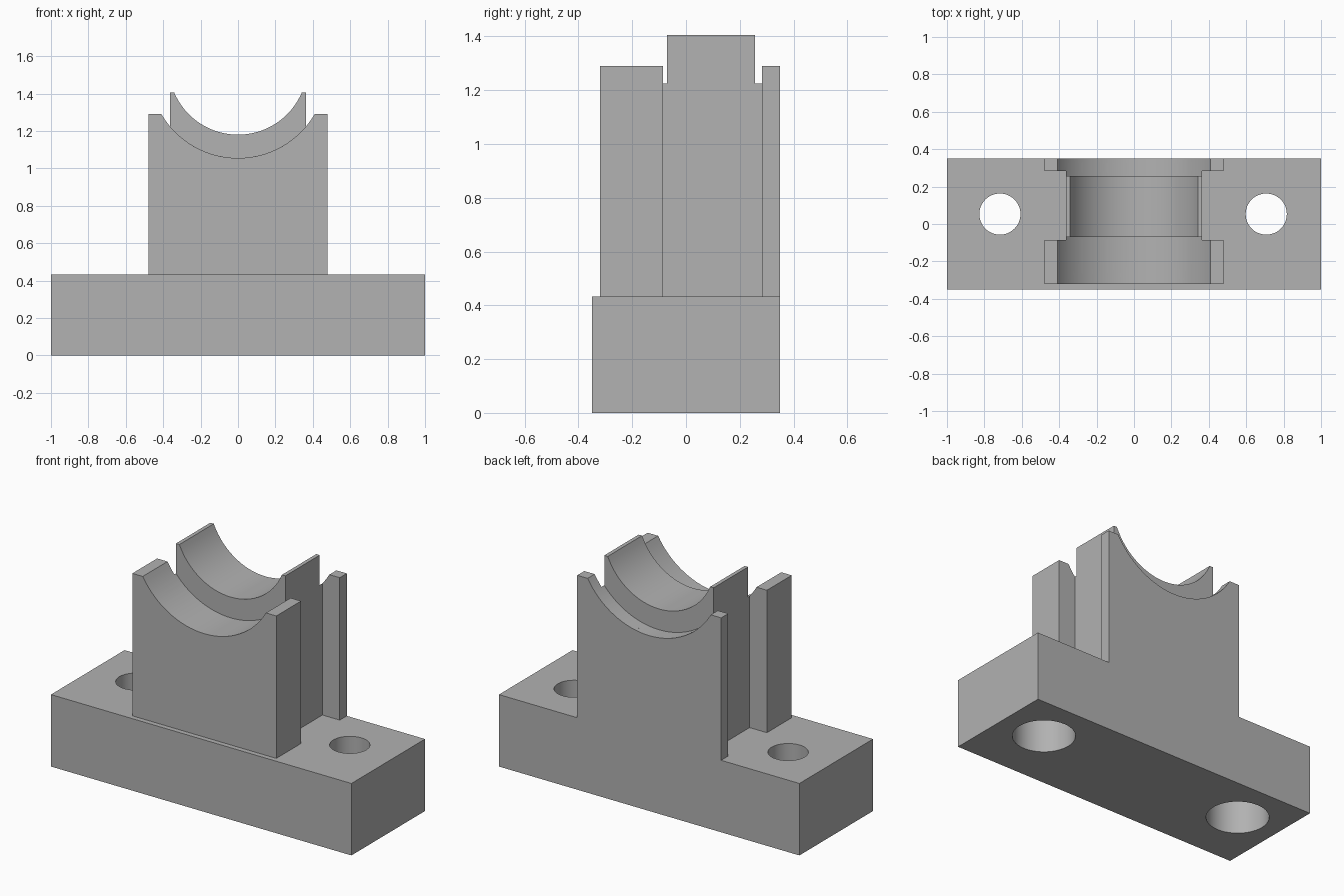
import bpy
import bmesh
import math
from mathutils import Matrix

if "Cube" in bpy.data.objects:
    bpy.data.objects.remove(bpy.data.objects["Cube"], do_unlink=True)

grey = bpy.data.materials.new("plain grey")
grey.use_nodes = True
colour = (0.445, 0.445, 0.445, 1)
grey.diffuse_color = colour
grey.node_tree.nodes["Principled BSDF"].inputs["Base Color"].default_value = colour

BASE_TOP = 0.433
BACK = 0.35


def finish(name, bm):
    bmesh.ops.recalc_face_normals(bm, faces=bm.faces)
    mesh = bpy.data.meshes.new(name)
    bm.to_mesh(mesh)
    bm.free()
    mesh.materials.append(grey)
    obj = bpy.data.objects.new(name, mesh)
    bpy.context.collection.objects.link(obj)
    return obj


def extrude_profile(name, points, y0, y1):
    """Extrude an x-z outline along y."""
    bm = bmesh.new()
    face = bm.faces.new([bm.verts.new((x, y0, z)) for x, z in points])
    result = bmesh.ops.extrude_face_region(bm, geom=[face])
    verts = [v for v in result["geom"] if isinstance(v, bmesh.types.BMVert)]
    bmesh.ops.translate(bm, verts=verts, vec=(0, y1 - y0, 0))
    return finish(name, bm)


def saddle(name, half_width, top, radius, bottom, y0, y1, steps=32):
    """Upright slab with a round cradle cut into its top."""
    centre = bottom + radius
    reach = math.sqrt(radius ** 2 - (centre - top) ** 2)
    lands = reach < half_width
    reach = min(reach, half_width)
    limit = math.asin(reach / radius)
    foot = BASE_TOP / 2
    points = [(-half_width, foot), (half_width, foot)]
    if lands:
        points.append((half_width, top))
    for i in range(steps + 1):
        a = limit * (1 - 2 * i / steps)
        points.append((radius * math.sin(a), centre - radius * math.cos(a)))
    if lands:
        points.append((-half_width, top))
    return extrude_profile(name, points, y0, y1)


def cylinder(name, radius, x, y, z0, z1):
    bm = bmesh.new()
    bmesh.ops.create_cone(bm, cap_ends=True, segments=48, radius1=radius,
                          radius2=radius, depth=z1 - z0,
                          matrix=Matrix.Translation((x, y, (z0 + z1) / 2)))
    return finish(name, bm)


def combine(target, tool, operation):
    mod = target.modifiers.new(operation, "BOOLEAN")
    mod.operation = operation
    mod.solver = "EXACT"
    mod.object = tool
    bpy.context.view_layer.objects.active = target
    bpy.ops.object.modifier_apply(modifier=mod.name)
    bpy.data.objects.remove(tool, do_unlink=True)


# Base block
block = extrude_profile("bearing_block",
                        [(-1, 0), (1, 0), (1, BASE_TOP), (-1, BASE_TOP)], -BACK, BACK)

# Narrow core, wide end plates and raised middle cradle
wide, narrow = 0.479, 0.364
big = dict(radius=0.475, bottom=1.055)
parts = [
    saddle("core", narrow, 1.29, y0=-0.2, y1=0.32, **big),
    saddle("front_plate", wide, 1.29, y0=-0.32, y1=-0.085, **big),
    saddle("back_plate", wide, 1.29, y0=0.283, y1=BACK, **big),
    saddle("middle_cradle", narrow, 1.405, 0.371, 1.18, -0.07, 0.257),
]
for part in parts:
    combine(block, part, "UNION")

# Counterbored bolt holes
for x in (-0.717, 0.707):
    combine(block, cylinder("bolt_hole", 0.11, x, 0.053, -0.1, 0.6), "DIFFERENCE")
    combine(block, cylinder("counterbore", 0.178, x, 0.053, -0.1, 0.24), "DIFFERENCE")

# Smooth the curves, keep the edges sharp
bpy.ops.object.select_all(action="DESELECT")
block.select_set(True)
bpy.context.view_layer.objects.active = block
bpy.ops.object.shade_smooth_by_angle(angle=math.radians(25))
